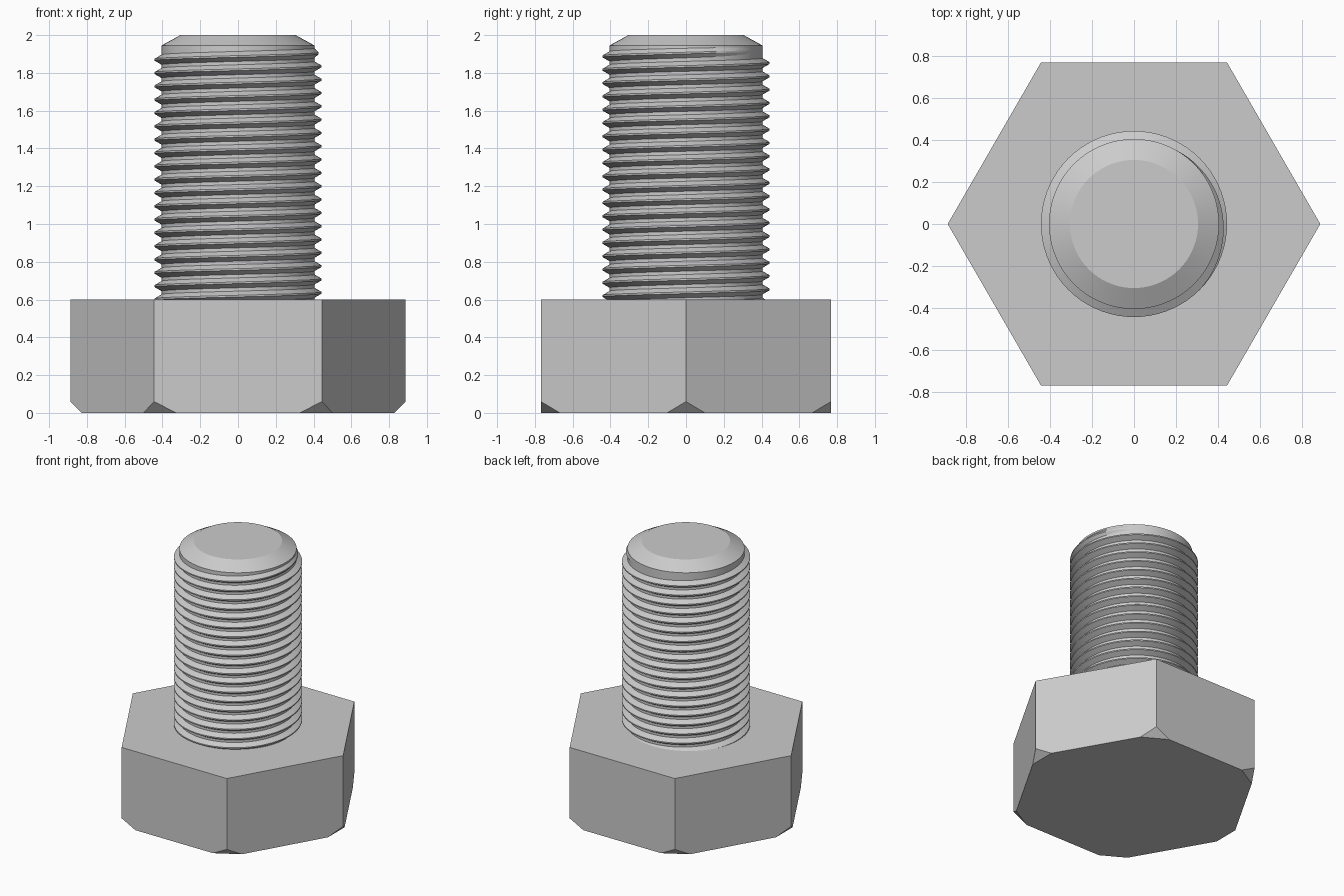
import bpy
import bmesh
from math import sin, cos, pi, tan, radians
from mathutils import Vector, Matrix

HEAD_RADIUS, HEAD_HEIGHT = 0.887, 0.6
CORE, CREST = 0.405, 0.443
PITCH = 0.0705
STEPS = 72

default = bpy.data.objects.get("Cube")
if default:
    bpy.data.objects.remove(default, do_unlink=True)

steel = bpy.data.materials.new("grey steel")
steel.use_nodes = True
grey = (0.6, 0.6, 0.6, 1)
steel.diffuse_color = grey
steel.node_tree.nodes["Principled BSDF"].inputs["Base Color"].default_value = grey


def finish(bm, name, smooth_angle=None):
    """Turn a bmesh into a named object."""
    bmesh.ops.recalc_face_normals(bm, faces=bm.faces)
    mesh = bpy.data.meshes.new(name)
    bm.to_mesh(mesh)
    bm.free()
    mesh.materials.append(steel)
    obj = bpy.data.objects.new(name, mesh)
    bpy.context.collection.objects.link(obj)
    if smooth_angle:
        bpy.ops.object.select_all(action='DESELECT')
        obj.select_set(True)
        bpy.context.view_layer.objects.active = obj
        bpy.ops.object.shade_smooth_by_angle(angle=radians(smooth_angle))
    return obj


def loft(sections):
    """Skin closed loops of points and cap both ends."""
    bm = bmesh.new()
    loops = [[bm.verts.new(p) for p in s] for s in sections]
    for a, b in zip(loops, loops[1:]):
        for i in range(len(a)):
            j = (i + 1) % len(a)
            bm.faces.new((a[i], a[j], b[j], b[i]))
    bm.faces.new(loops[0])
    bm.faces.new(loops[-1])
    return bm


def polar(r, angle, z):
    return Vector((r * cos(angle), r * sin(angle), z))


# Hexagonal head with its lower corners cut off
bm = bmesh.new()
bmesh.ops.create_cone(bm, cap_ends=True, segments=6, radius1=HEAD_RADIUS,
                      radius2=HEAD_RADIUS, depth=HEAD_HEIGHT,
                      matrix=Matrix.Translation((0, 0, HEAD_HEIGHT / 2))
                      @ Matrix.Rotation(pi / 6, 4, 'Z'))
for k in range(6):
    angle = k * pi / 3
    cut = bmesh.ops.bisect_plane(
        bm, geom=bm.verts[:] + bm.edges[:] + bm.faces[:],
        plane_co=polar(HEAD_RADIUS, angle, 0.06),
        plane_no=polar(0.06, angle, -0.058), clear_outer=True)
    rim = [e for e in cut["geom_cut"] if isinstance(e, bmesh.types.BMEdge)]
    bmesh.ops.contextual_create(bm, geom=rim)
finish(bm, "hex_head")

# Plain shank with a chamfered tip
profile = [(CORE, HEAD_HEIGHT - 0.05), (CORE, 1.945), (0.305, 2.0)]
finish(loft([[polar(r, 2 * pi * i / STEPS, z) for i in range(STEPS)]
             for r, z in profile]), "shank", 20)

# Right-handed thread ridge, fading out just below the tip
root = CORE - 0.003
crest_half = PITCH / 16
start_z = 1.905 - 18 * PITCH
end = 18 * 2 * pi + pi / 3
fade_length = radians(105)
base_half = crest_half + (CREST - root) * tan(pi / 6)
sections = []
count = int((end + 2 * pi) / (2 * pi) * STEPS)
for i in range(count + 1):
    a = -2 * pi + (end + 2 * pi) * i / count
    z = start_z + PITCH * a / (2 * pi)
    fade = min(1, (end - a) / fade_length)
    top = CORE + (CREST - CORE) * fade
    sections.append([polar(root, a, z - base_half), polar(top, a, z - crest_half),
                     polar(top, a, z + crest_half), polar(root, a, z + base_half)])
finish(loft(sections), "thread", 20)
